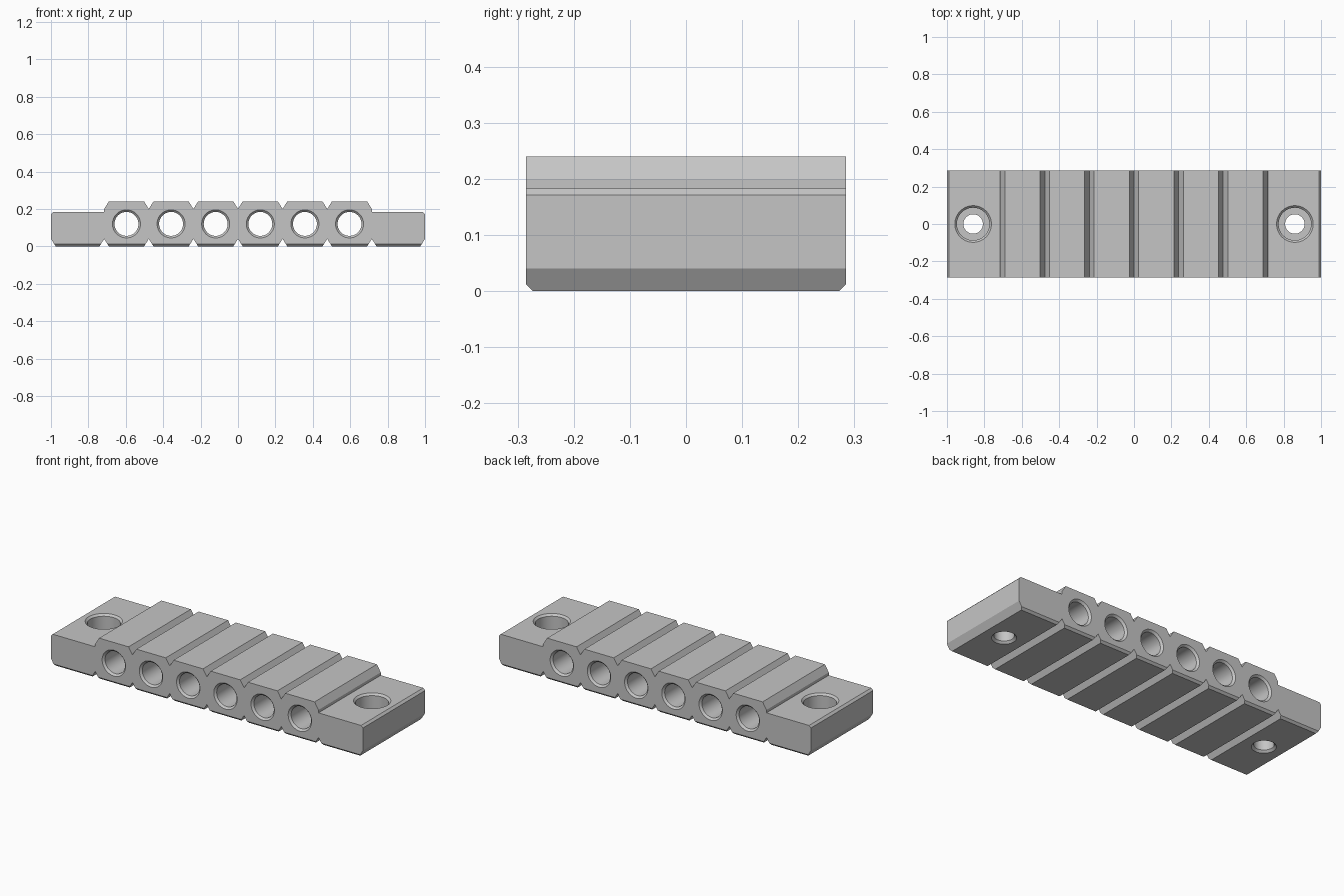
import bpy, bmesh
from math import radians
from mathutils import Matrix, Vector

old = bpy.data.objects.get("Cube")
if old:
    bpy.data.objects.remove(old, do_unlink=True)

PITCH, DEPTH = 0.2385, 0.285
TOP, SHOULDER, TAB_TOP = 0.24, 0.20, 0.183
GROOVE_W, GROOVE_H, EASE = 0.025, 0.04, 0.012
HOLE_Z, TAB_HOLE_X = 0.12, 0.86


def to_object(bm, name):
    bmesh.ops.recalc_face_normals(bm, faces=bm.faces)
    mesh = bpy.data.meshes.new(name)
    bm.to_mesh(mesh)
    bm.free()
    obj = bpy.data.objects.new(name, mesh)
    bpy.context.collection.objects.link(obj)
    return obj


def prism(name, points, along):
    """Closed outline extruded by a vector."""
    bm = bmesh.new()
    face = bm.faces.new([bm.verts.new(p) for p in points])
    new = bmesh.ops.extrude_face_region(bm, geom=[face])["geom"]
    verts = [v for v in new if isinstance(v, bmesh.types.BMVert)]
    bmesh.ops.translate(bm, verts=verts, vec=Vector(along))
    return to_object(bm, name)


def add_lathe(bm, profile, matrix, sides=64):
    """Solid of revolution from (radius, height) steps, capped at both ends."""
    rings = []
    for radius, height in profile:
        place = matrix @ Matrix.Translation((0, 0, height))
        rings.append(bmesh.ops.create_circle(
            bm, segments=sides, radius=radius, matrix=place)["verts"])
    for a, b in zip(rings, rings[1:]):
        for i in range(sides):
            j = (i + 1) % sides
            bm.faces.new((a[i], a[j], b[j], b[i]))
    bm.faces.new(rings[0])
    bm.faces.new(rings[-1])


def boolean(target, cutter, operation):
    cutter.hide_render = True
    mod = target.modifiers.new(operation.title(), "BOOLEAN")
    mod.operation, mod.solver, mod.object = operation, "EXACT", cutter
    bpy.context.view_layer.objects.active = target
    bpy.ops.object.modifier_apply(modifier=mod.name)
    bpy.data.objects.remove(cutter, do_unlink=True)


# Long outline: grooved underside, then tabs and raised ridges on top
seams = [PITCH * i for i in range(-3, 4)]
stops = [-1] + seams + [1]
outline = []
for a, b in zip(stops, stops[1:]):
    outline += [(a, GROOVE_H), (a + GROOVE_W, 0), (b - GROOVE_W, 0)]
outline += [(1, GROOVE_H), (1, TAB_TOP - EASE), (1 - EASE, TAB_TOP), (seams[-1], TAB_TOP)]
for a, b in reversed(list(zip(seams, seams[1:]))):
    outline += [(b, SHOULDER), (b - GROOVE_W, TOP), (a + GROOVE_W, TOP)]
outline += [(seams[0], SHOULDER), (seams[0], TAB_TOP), (EASE - 1, TAB_TOP), (-1, TAB_TOP - EASE)]
block = prism("mounting_block", [(x, -0.4, z) for x, z in outline], (0, 0.8, 0))

# Cross section trims the depth and eases the lower long edges
foot = DEPTH - EASE - 0.05
section = [(-foot, -0.05), (foot, -0.05), (DEPTH, EASE), (DEPTH, 0.4), (-DEPTH, 0.4), (-DEPTH, EASE)]
boolean(block, prism("section_trim", [(-1.2, y, z) for y, z in section], (2.4, 0, 0)), "INTERSECT")

# Row of cross bores, chamfered at both mouths
cut = bmesh.new()
r, lip, over = 0.064, 0.011, 0.02
bore = [(r + lip + over, -DEPTH - over), (r, lip - DEPTH),
        (r, DEPTH - lip), (r + lip + over, DEPTH + over)]
for i in range(6):
    place = Matrix.Translation((PITCH * (i - 2.5), 0, HOLE_Z)) @ Matrix.Rotation(radians(90), 4, "X")
    add_lathe(cut, bore, place)

# Counterbored screw holes in the two end tabs
r, head, seat = 0.052, 0.087, 0.085
screw = [(r + EASE + over, -over), (r, EASE), (r, seat), (head, seat),
         (head, TAB_TOP - lip), (head + lip + over, TAB_TOP + over)]
for side in (-1, 1):
    add_lathe(cut, screw, Matrix.Translation((side * TAB_HOLE_X, 0, 0)))
boolean(block, to_object(cut, "hole_cutters"), "DIFFERENCE")

# Single grey finish
grey = bpy.data.materials.new("plain_grey")
grey.use_nodes = True
colour = (0.56, 0.56, 0.56, 1)
grey.diffuse_color = colour
grey.node_tree.nodes["Principled BSDF"].inputs["Base Color"].default_value = colour
block.data.materials.clear()
block.data.materials.append(grey)
for poly in block.data.polygons:
    poly.material_index = 0

bpy.ops.object.select_all(action="DESELECT")
block.select_set(True)
bpy.context.view_layer.objects.active = block
bpy.ops.object.shade_smooth_by_angle(angle=radians(25))
